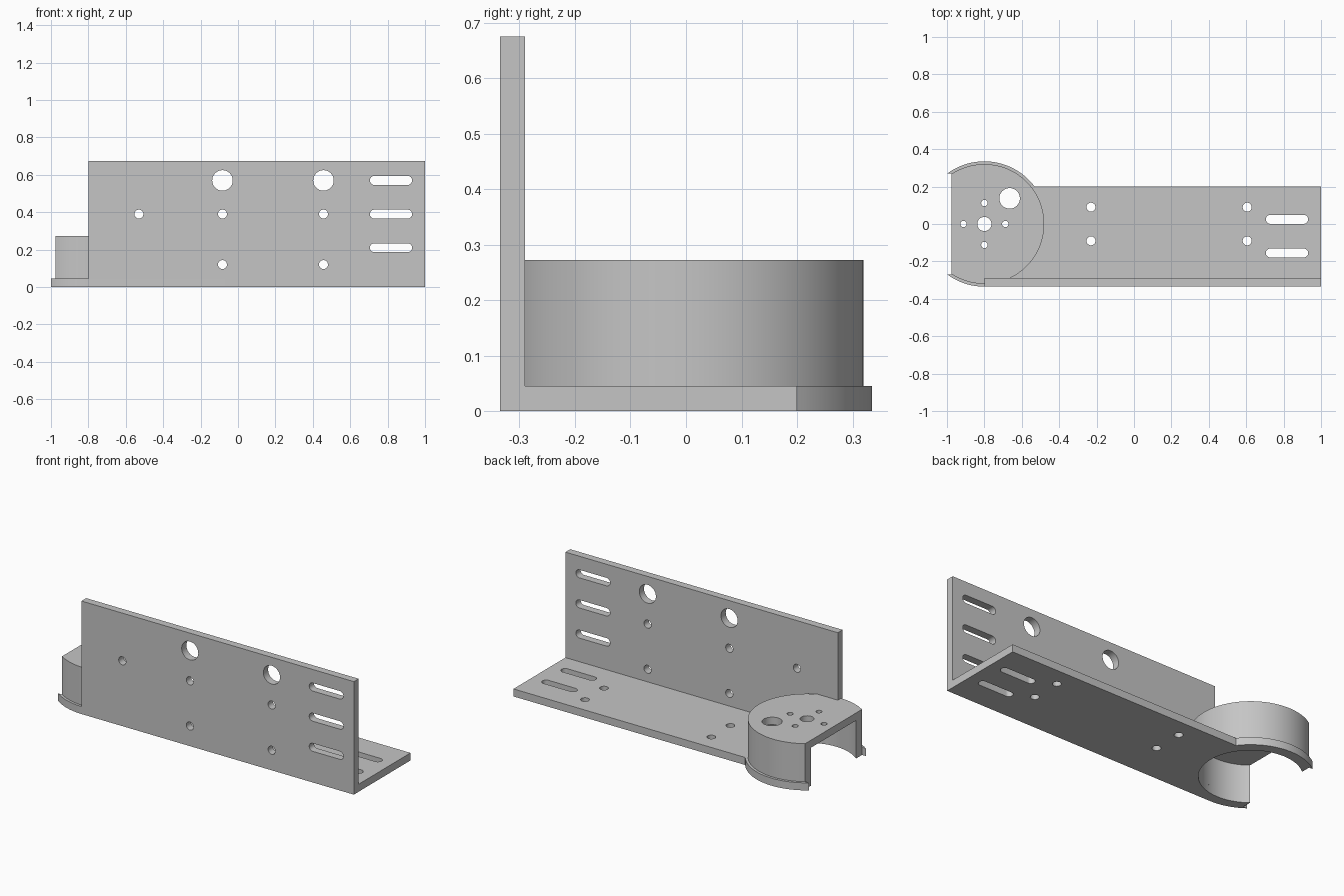
import bpy
import bmesh
from math import sin, cos, pi, asin, acos

cube = bpy.data.objects.get("Cube")
if cube:
    bpy.data.objects.remove(cube, do_unlink=True)

# Single material
grey = bpy.data.materials.new("plain grey")
grey.use_nodes = True
colour = (0.56, 0.56, 0.56, 1)
grey.diffuse_color = colour
grey.node_tree.nodes["Principled BSDF"].inputs["Base Color"].default_value = colour

# Main dimensions
T = 0.045                      # sheet thickness
CX = -0.8                      # centre of the round housing
R_FLANGE, R_CUP, R_BORE = 0.335, 0.32, 0.275
FRONT, BACK = -0.335, 0.2
CUT = -0.975                   # flat cut of the housing
CUP_TOP, WALL_TOP = 0.272, 0.675


def arc(cx, cy, r, a0, a1, n=32):
    return [(cx + r * cos(a0 + (a1 - a0) * i / n),
             cy + r * sin(a0 + (a1 - a0) * i / n)) for i in range(n + 1)]


def slot(x, y, r, half=0.0):
    """Round hole, or a long slot when half is given."""
    right = arc(x + half, y, r, -pi / 2, pi / 2, 16)
    left = arc(x - half, y, r, pi / 2, 3 * pi / 2, 16)
    return right + left if half else right[:-1] + left[:-1]


def prism(name, outlines, lo, hi, upright=False):
    """Extrude outlines along z, or along y when upright."""
    bm = bmesh.new()
    for pts in outlines:
        def place(u, v, w):
            return bm.verts.new((u, w, v) if upright else (u, v, w))
        low = [place(u, v, lo) for u, v in pts]
        top = [place(u, v, hi) for u, v in pts]
        bm.faces.new(low[::-1])
        bm.faces.new(top)
        for i in range(len(pts)):
            j = (i + 1) % len(pts)
            bm.faces.new((low[i], low[j], top[j], top[i]))
    bmesh.ops.recalc_face_normals(bm, faces=bm.faces)
    mesh = bpy.data.meshes.new(name)
    bm.to_mesh(mesh)
    bm.free()
    mesh.materials.append(grey)
    ob = bpy.data.objects.new(name, mesh)
    bpy.context.collection.objects.link(ob)
    return ob


def cut(ob, cutter):
    cutter.hide_render = True
    mod = ob.modifiers.new("cut", 'BOOLEAN')
    mod.operation, mod.solver, mod.object = 'DIFFERENCE', 'EXACT', cutter
    graph = bpy.context.evaluated_depsgraph_get()
    mesh = bpy.data.meshes.new_from_object(ob.evaluated_get(graph))
    ob.modifiers.clear()
    ob.data = mesh
    bpy.data.objects.remove(cutter, do_unlink=True)


# Base plate with the round open flange, as one outline
join = asin(BACK / R_FLANGE)
tip = acos((-1 - CX) / R_FLANGE)
mouth = acos((CUT - CX) / R_BORE)
tip_y = R_FLANGE * sin(tip)
outline = [(1, FRONT), (1, BACK)]
outline += arc(CX, 0, R_FLANGE, join, tip)
outline += [(CUT, tip_y)]
outline += arc(CX, 0, R_BORE, mouth, -mouth, 64)
outline += [(CUT, -tip_y)]
outline += arc(CX, 0, R_FLANGE, -tip, -pi / 2, 16)
base = prism("base_plate", [outline], 0, T)
holes = [slot(x, y, 0.024) for x in (-0.23, 0.605) for y in (-0.09, 0.09)]
holes += [slot(0.818, y, 0.024, 0.089) for y in (0.025, -0.155)]
cut(base, prism("base_cutter", holes, -0.1, 0.2))

# Upright wall
wall = prism("upright_wall", [[(CX, T), (1, T), (1, WALL_TOP), (CX, WALL_TOP)]],
             FRONT, FRONT + T, True)
holes = [slot(x, 0.57, 0.055) for x in (-0.083, 0.457)]
holes += [slot(x, z, 0.024) for x in (-0.083, 0.457) for z in (0.39, 0.12)]
holes += [slot(-0.53, 0.39, 0.024)]
holes += [slot(0.818, z, 0.024, 0.089) for z in (0.57, 0.39, 0.21)]
cut(wall, prism("wall_cutter", holes, -0.5, -0.1, True))

# Round housing, hollow from below and open at the flat side
side = acos((CUT - CX) / R_CUP)
cup = prism("round_housing", [arc(CX, 0, R_CUP, -side, side, 80)], T, CUP_TOP)
cut(cup, prism("bore_cutter", [arc(CX, 0, R_BORE, -pi, pi, 96)[:-1]],
               -0.1, CUP_TOP - T))
holes = [slot(CX, 0, 0.038), slot(-0.665, 0.137, 0.055)]
holes += [slot(CX + 0.112 * cos(k * pi / 2), 0.112 * sin(k * pi / 2), 0.017)
          for k in range(4)]
cut(cup, prism("housing_cutter", holes, 0.15, 0.4))

# Smooth the round faces, keep the edges sharp
bpy.ops.object.select_all(action='DESELECT')
for ob in (base, wall, cup):
    ob.select_set(True)
bpy.context.view_layer.objects.active = base
bpy.ops.object.shade_smooth_by_angle(angle=pi / 6)
